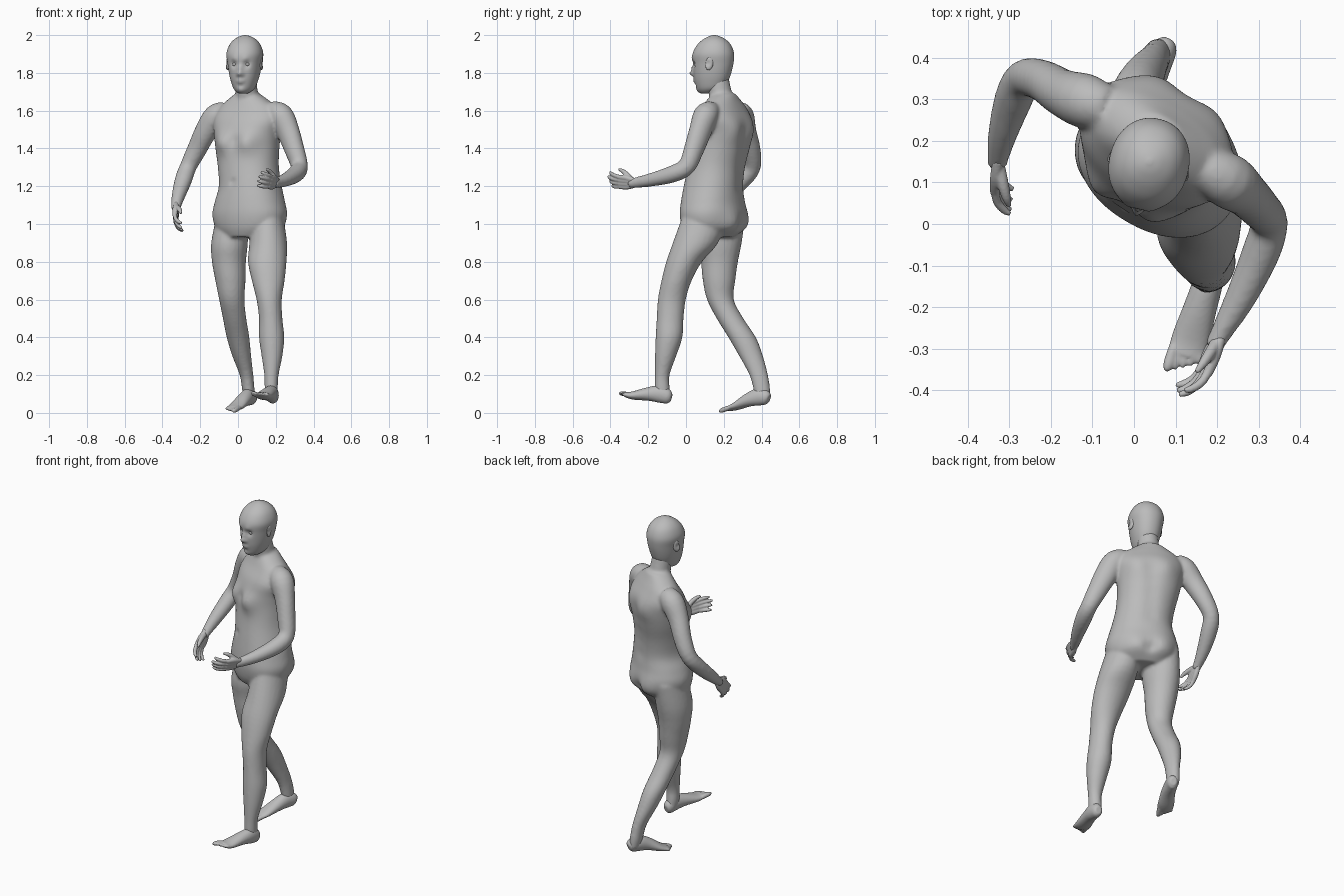
import bpy, bmesh, math
from mathutils import Vector, Matrix

cube = bpy.data.objects.get("Cube")
if cube:
    bpy.data.objects.remove(cube, do_unlink=True)

grey = bpy.data.materials.new("plain_grey")
grey.use_nodes = True
grey.diffuse_color = (0.5, 0.5, 0.5, 1)
grey.node_tree.nodes["Principled BSDF"].inputs["Base Color"].default_value = (0.5, 0.5, 0.5, 1)
UP = Vector((0, 0, 1))


def spline(rows, steps):
    """Smoothly interpolate rows of numbers."""
    out = []
    for i in range(len(rows) - 1):
        p, q = rows[i], rows[i + 1]
        o, r = rows[max(i - 1, 0)], rows[min(i + 2, len(rows) - 1)]
        for k in range(steps):
            t = k / steps
            out.append([b + t / 2 * (c - a + t * (2*a - 5*b + 4*c - d + t * (3*(b - c) + d - a)))
                        for a, b, c, d in zip(o, p, q, r)])
    return out + [list(rows[-1])]


def loft(bm, rows, yaw=None, sides=24, steps=4, power=1.0):
    """Skin elliptical rings (x, y, z, half width, half depth).
    With a yaw the rings lie flat, otherwise they follow the path."""
    rows = spline(rows, steps)
    rings = []
    for i, (x, y, z, a, b) in enumerate(rows):
        if yaw is None:
            tangent = Vector(rows[min(i + 1, len(rows) - 1)][:3]) - Vector(rows[max(i - 1, 0)][:3])
            side = tangent.cross(UP).normalized()
            depth = side.cross(tangent).normalized()
        else:
            side = Vector((math.cos(yaw), math.sin(yaw), 0))
            depth = UP.cross(side)
        ring = []
        for k in range(sides):
            c, s = math.cos(math.tau * k / sides), math.sin(math.tau * k / sides)
            c, s = math.copysign(abs(c) ** power, c), math.copysign(abs(s) ** power, s)
            ring.append(bm.verts.new(Vector((x, y, z)) + side * a * c + depth * b * s))
        rings.append(ring)
    for r, q in zip(rings, rings[1:]):
        for k in range(sides):
            n = (k + 1) % sides
            bm.faces.new((r[k], r[n], q[n], q[k]))
    bm.faces.new(rings[0])
    bm.faces.new(rings[-1])


def ball(bm, centre, scale, turn=Matrix()):
    bmesh.ops.create_uvsphere(bm, u_segments=20, v_segments=12, radius=1,
                              matrix=Matrix.Translation(centre) @ turn @ Matrix.Diagonal((*scale, 1)))


def sculpt(bm, centre, radius, push):
    """Push a soft bump or dent into the surface."""
    for v in bm.verts:
        v.co += push * math.exp(-(v.co - centre).length_squared / radius ** 2)


def finish(bm, name, voxel=None, smooth=4):
    bmesh.ops.recalc_face_normals(bm, faces=bm.faces)
    for f in bm.faces:
        f.smooth = True
    mesh = bpy.data.meshes.new(name)
    bm.to_mesh(mesh)
    bm.free()
    mesh.materials.append(grey)
    ob = bpy.data.objects.new(name, mesh)
    bpy.context.collection.objects.link(ob)
    if voxel:
        fuse = ob.modifiers.new("fuse", "REMESH")
        fuse.mode, fuse.voxel_size, fuse.use_smooth_shade = "VOXEL", voxel, True
        relax = ob.modifiers.new("relax", "SMOOTH")
        relax.factor, relax.iterations = 0.5, smooth
    return ob


def frame(x, y, yaw):
    """Return a placing function (left, forward, height) and both directions."""
    left = Vector((math.cos(yaw), math.sin(yaw), 0))
    fwd = left.cross(UP)
    return (lambda l, f, z: Vector((x, y, z)) + left * l + fwd * f), left, fwd


# Torso, turned to its right
TWIST = math.radians(-30)
body = bmesh.new()
loft(body, [(.05, .13, .93, .13, .11), (.06, .14, .98, .185, .145), (.062, .142, 1.05, .205, .158),
            (.063, .142, 1.12, .19, .155), (.065, .145, 1.2, .168, .148), (.055, .16, 1.3, .163, .143),
            (.05, .18, 1.4, .172, .145), (.05, .19, 1.48, .183, .145), (.055, .195, 1.55, .195, .13),
            (.055, .2, 1.61, .17, .098), (.053, .2, 1.65, .125, .078), (.05, .2, 1.69, .065, .06)],
     TWIST, sides=48, power=.92)
at, left, fwd = frame(.055, .18, TWIST)
for s in (-1, 1):
    sculpt(body, at(s * .08, .14, 1.43), .055, fwd * .03)       # chest
    sculpt(body, at(s * .08, -.1, 1.0), .07, fwd * -.025)       # buttocks
    sculpt(body, at(s * .09, -.14, 1.5), .06, fwd * -.012)      # shoulder blades
sculpt(body, at(0, .14, 1.44), .025, fwd * -.012)
sculpt(body, at(0, .17, 1.22), .014, fwd * -.012)               # navel
sculpt(body, at(0, -.14, .99), .03, fwd * .02)
for z in (1.2, 1.27, 1.34, 1.41, 1.48):
    sculpt(body, at(0, -.14, z), .04, fwd * .008)               # spine

# Neck
loft(body, [(.055, .21, 1.6, .075, .07), (.048, .185, 1.68, .06, .063), (.04, .165, 1.78, .056, .06)], 0)

# Left leg, stepping forward
loft(body, [(.155, .1, 1.04, .085, .12), (.16, .05, .9, .1, .12), (.155, -.01, .8, .102, .095),
            (.16, -.05, .7, .087, .08), (.165, -.075, .6, .067, .074), (.173, -.084, .5, .062, .071),
            (.178, -.09, .4, .067, .071), (.18, -.108, .3, .055, .056), (.177, -.126, .2, .038, .039),
            (.176, -.126, .13, .035, .04), (.178, -.12, .08, .03, .038)], 0)
# Right leg, trailing
loft(body, [(-.03, .2, 1.04, .085, .115), (-.045, .18, .9, .097, .115), (-.048, .177, .8, .09, .098),
            (-.04, .175, .7, .08, .086), (-.033, .182, .6, .067, .071), (-.018, .233, .5, .062, .071),
            (0, .297, .4, .06, .073), (.02, .345, .3, .05, .063), (.045, .385, .2, .036, .049),
            (.055, .402, .12, .033, .044), (.06, .408, .07, .028, .038)], 0)

# Arms, from inside the shoulder to the wrist
loft(body, [(.17, .14, 1.6, .05, .05), (.225, .105, 1.575, .066, .066), (.265, .075, 1.49, .056, .064),
            (.3, .04, 1.39, .05, .055), (.325, .003, 1.305, .045, .047), (.305, -.07, 1.265, .046, .045),
            (.255, -.18, 1.235, .037, .036), (.205, -.27, 1.218, .025, .028), (.19, -.3, 1.217, .022, .026)])
loft(body, [(-.06, .28, 1.6, .05, .05), (-.115, .295, 1.57, .066, .066), (-.17, .315, 1.49, .057, .06),
            (-.22, .345, 1.39, .05, .052), (-.265, .35, 1.3, .046, .045), (-.29, .3, 1.23, .046, .043),
            (-.315, .22, 1.15, .036, .036), (-.327, .16, 1.095, .026, .026), (-.328, .14, 1.075, .023, .024)])
finish(body, "body", .009, 5)


def hand(name, wrist, along, thumb_side, sign):
    bm = bmesh.new()
    w, d = Vector(wrist), Vector(along).normalized()
    s = Vector(thumb_side)
    s = (s - d * s.dot(d)).normalized()
    n = d.cross(s) * sign                                       # palm direction

    def spot(a, b, c):
        return w + d * a + s * b + n * c
    # Palm as a fan of overlapping finger bones
    for b in (-.027, -.009, .009, .027):
        loft(bm, [(*spot(-.01, b * .4, 0), .013, .013), (*spot(.04, b * .9, 0), .015, .015),
                  (*spot(.09, b, 0), .012, .012)], sides=12)
        reach = .085 - abs(b - .006) * .7
        tip = [spot(.08, b, 0), spot(.08 + reach * .5, b * 1.2, .008),
               spot(.08 + reach * .85, b * 1.3, .026), spot(.08 + reach, b * 1.35, .042)]
        loft(bm, [(*p, r, r) for p, r in zip(tip, (.011, .0105, .0095, .006))], sides=12)
    # Thumb
    tip = [spot(.015, .012, .005), spot(.045, .036, .018), spot(.075, .052, .03), spot(.1, .056, .038)]
    loft(bm, [(*p, r, r) for p, r in zip(tip, (.015, .014, .011, .006))], sides=12)
    finish(bm, name, .004, 2)


hand("left_hand", (.203, -.275, 1.218), (-.38, -.92, .06), (.35, 0, .93), 1)
hand("right_hand", (-.327, .155, 1.092), (-.06, -.66, -.75), (-.1, -.75, .65), -1)


def foot(name, rows, inner):
    """Foot along its length, with five toes; inner is the big toe's side."""
    bm = bmesh.new()
    loft(bm, rows, sides=24)
    end = Vector(rows[-1][:3])
    d = (end - Vector(rows[-2][:3])).normalized()
    side = d.cross(UP).normalized() * inner
    for i in range(5):
        r = .013 if i == 0 else .0095
        start = end + side * (.032 - i * .0165) - d * (.015 + .004 * i)
        length = .062 - .006 * i
        loft(bm, [(*start, r, r), (*(start + d * length * .7), r, r),
                  (*(start + d * length), r * .5, r * .5)], sides=12)
    finish(bm, name, .005, 3)


foot("left_foot", [(.19, -.078, .08, .018, .022), (.186, -.095, .085, .03, .038), (.178, -.14, .1, .036, .046),
                   (.16, -.2, .1, .04, .036), (.135, -.28, .092, .046, .022), (.122, -.32, .098, .042, .013)], 1)
foot("right_foot", [(.083, .44, .075, .018, .022), (.075, .425, .08, .03, .038), (.055, .385, .085, .036, .046),
                    (.03, .33, .068, .04, .036), (-.005, .27, .037, .046, .022), (-.03, .23, .022, .042, .013)], -1)

# Head: height, front reach, back reach, half width
TURN = math.radians(-14)
place, left, fwd = frame(.035, .14, TURN)
head = bmesh.new()
profile = [(1.69, .055, .01, .02), (1.7, .07, -.02, .038), (1.72, .083, -.06, .056), (1.76, .095, -.085, .071),
           (1.8, .1, -.1, .081), (1.85, .104, -.112, .089), (1.9, .105, -.115, .096), (1.945, .083, -.1, .083),
           (1.975, .052, -.073, .06), (1.993, .02, -.04, .03), (2.0, -.005, -.015, .005)]
loft(head, [(*place(0, (f + b) / 2, z), w, (f - b) / 2) for z, f, b, w in profile],
     TURN, sides=72, steps=5, power=.94)
sculpt(head, place(0, .1, 1.797), .015, fwd * .026)             # nose tip
sculpt(head, place(0, .105, 1.825), .014, fwd * .012)           # nose bridge
sculpt(head, place(0, .095, 1.764), .012, fwd * .007)           # upper lip
sculpt(head, place(0, .094, 1.748), .012, fwd * .007)           # lower lip
sculpt(head, place(0, .09, 1.733), .012, fwd * -.005)
sculpt(head, place(0, .07, 1.708), .024, fwd * .009)            # chin
for s in (-1, 1):
    sculpt(head, place(s * .034, .095, 1.846), .018, fwd * -.014)   # eye socket
    sculpt(head, place(s * .03, .1, 1.872), .018, fwd * .005)       # brow
    sculpt(head, place(s * .013, .098, 1.793), .009, fwd * .008)    # nostril
    sculpt(head, place(s * .016, .093, 1.756), .01, fwd * .004)     # mouth side
finish(head, "head")

# Eyes and ears
for s, name in ((1, "left"), (-1, "right")):
    eye = bmesh.new()
    ball(eye, place(s * .034, .077, 1.846), (.014, .013, .011))
    finish(eye, name + "_eye")
    ear = bmesh.new()
    turn = Matrix.Rotation(TURN + s * .35, 4, "Z") @ Matrix.Rotation(-.2, 4, "X")
    ball(ear, place(s * .091, -.006, 1.85), (.009, .021, .036), turn)
    sculpt(ear, place(s * .1, .002, 1.85), .014, left * s * -.009)
    finish(ear, name + "_ear")
